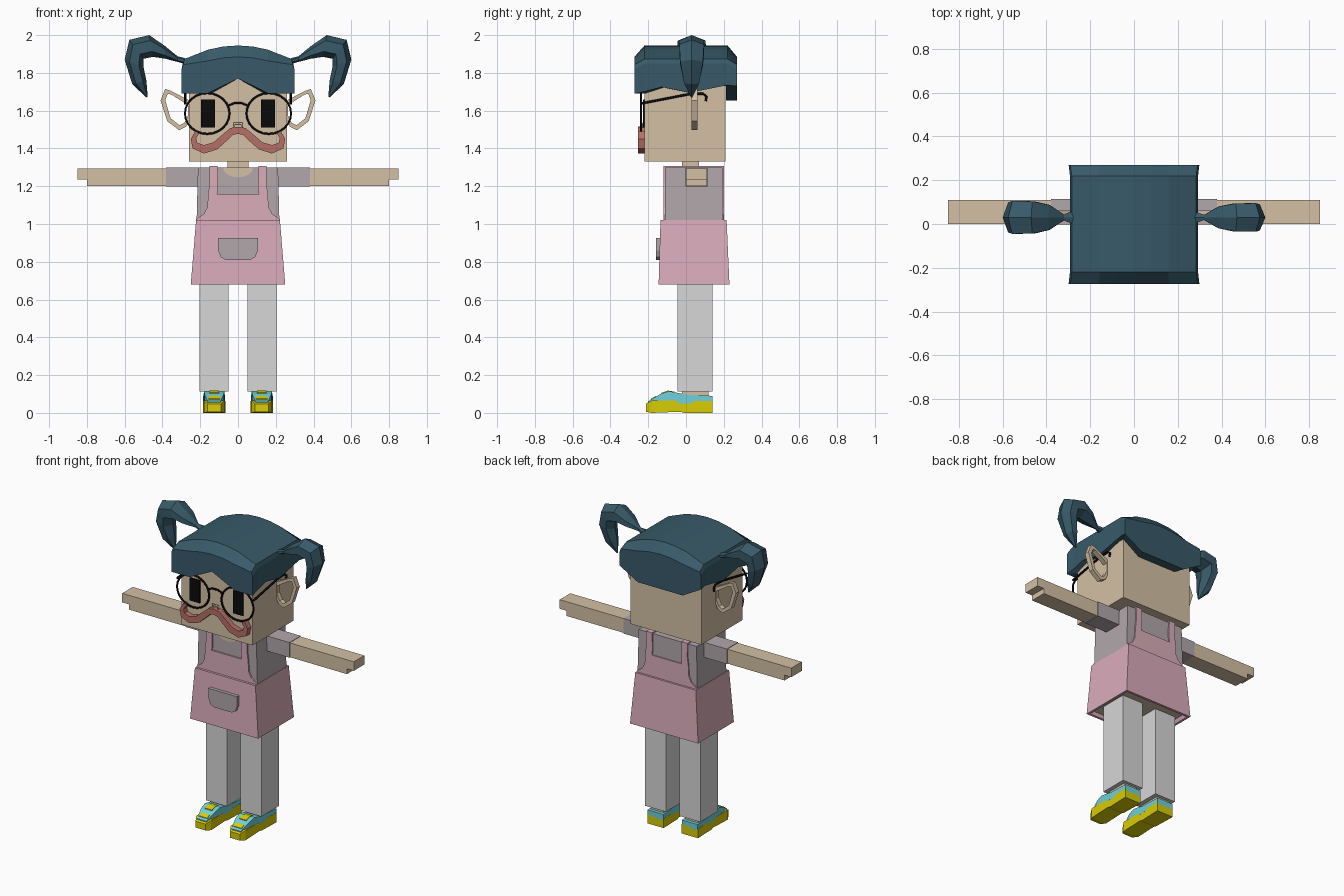
import bpy, bmesh, math
from mathutils import Vector

cube = bpy.data.objects.get("Cube")
if cube:
    bpy.data.objects.remove(cube, do_unlink=True)


def material(name, r, g, b):
    m = bpy.data.materials.new(name)
    m.use_nodes = True
    col = [(c / 255 / 12.92 if c < 11 else ((c / 255 + 0.055) / 1.055) ** 2.4) for c in (r, g, b)] + [1]
    m.diffuse_color = col
    m.node_tree.nodes["Principled BSDF"].inputs["Base Color"].default_value = col
    return m


SKIN = material("skin", 212, 192, 165)
HAIR = material("dark teal hair", 56, 90, 105)
PINK = material("apron pink", 218, 173, 187)
SHIRT = material("shirt mauve grey", 178, 167, 171)
PANTS = material("trouser grey", 215, 215, 215)
YELLOW = material("shoe yellow", 216, 204, 5)
TEAL = material("shoe teal", 112, 208, 218)
RED = material("moustache red brown", 182, 112, 103)
BLACK = material("black", 10, 10, 10)


def finish(name, bm, mat):
    bmesh.ops.recalc_face_normals(bm, faces=bm.faces)
    me = bpy.data.meshes.new(name)
    bm.to_mesh(me)
    bm.free()
    me.materials.append(mat)
    ob = bpy.data.objects.new(name, me)
    bpy.context.collection.objects.link(ob)
    return ob


def loft(name, rings, mat, close=False):
    """Skin equal-length rings of points; cap the ends, or join them when close."""
    bm = bmesh.new()
    vs = [[bm.verts.new(p) for p in ring] for ring in rings]
    n = len(vs[0])
    pairs = list(zip(vs, vs[1:])) + ([(vs[-1], vs[0])] if close else [])
    for a, b in pairs:
        for i in range(n):
            bm.faces.new((a[i], a[(i + 1) % n], b[(i + 1) % n], b[i]))
    if not close:
        bm.faces.new(vs[0])
        bm.faces.new(vs[-1])
    return finish(name, bm, mat)


def prism(name, pts, y0, y1, mat):
    """Outline in x, z extruded along y."""
    return loft(name, [[(x, y, z) for x, z in pts] for y in (y0, y1)], mat)


def rect(x0, x1, y0, y1, z):
    return [(x0, y0, z), (x1, y0, z), (x1, y1, z), (x0, y1, z)]


def box(name, x0, x1, y0, y1, z0, z1, mat):
    return loft(name, [rect(x0, x1, y0, y1, z0), rect(x0, x1, y0, y1, z1)], mat)


def tube(name, pts, r, mat, cyclic=False):
    cu = bpy.data.curves.new(name, "CURVE")
    cu.dimensions = "3D"
    cu.bevel_depth, cu.bevel_resolution, cu.use_fill_caps = r, 1, True
    sp = cu.splines.new("POLY")
    sp.points.add(len(pts) - 1)
    for p, co in zip(sp.points, pts):
        p.co = (*co, 1)
    sp.use_cyclic_u = cyclic
    cu.materials.append(mat)
    bpy.context.collection.objects.link(bpy.data.objects.new(name, cu))


def mirrored(half):
    """Complete a half outline that runs at x >= 0."""
    return half + [(-x, z) for x, z in reversed(half) if x > 0]


def flip(s, pts):
    return [(s * x, z) for x, z in pts]


# Head, neck and torso
box("head", -0.26, 0.26, -0.22, 0.21, 1.33, 1.83, SKIN)
box("neck", -0.055, 0.055, -0.02, 0.07, 1.25, 1.34, SKIN)
loft("shirt", [rect(-0.22, 0.22, -0.11, 0.195, 0.98), rect(-0.212, 0.212, -0.11, 0.193, 1.3)], SHIRT)
neckline = [(0.08 * math.cos(a), 1.299 - 0.052 * math.sin(a)) for a in [math.pi * i / 8 for i in range(9)]]
prism("neckline", neckline, -0.113, -0.1, SKIN)

# Apron: flared hollow skirt, bibs with straps, pocket
loft("skirt", [rect(-0.22, 0.22, -0.12, 0.205, 0.71), rect(-0.235, 0.235, -0.13, 0.215, 0.68),
               rect(-0.25, 0.25, -0.145, 0.23, 0.68), rect(-0.222, 0.222, -0.135, 0.215, 1.02)], PINK)
box("hips", -0.225, 0.225, -0.122, 0.207, 0.702, 0.74, SKIN)
bib = mirrored([(0.11, 1.16), (0.105, 1.2), (0.108, 1.308), (0.152, 1.308), (0.15, 1.22), (0.158, 1.16),
                (0.162, 1.09), (0.18, 1.055), (0.222, 1.025), (0.222, 1.01)])
prism("front_bib", bib, -0.12, -0.109, PINK)
prism("back_bib", bib, 0.19, 0.202, PINK)
pocket = mirrored([(0.105, 0.925), (0.105, 0.86), (0.092, 0.825), (0.065, 0.81)])
prism("pocket", pocket, -0.16, -0.13, SHIRT)

# Hair cap: arched top, wall with a varying hem, underside lip
XS = (-0.29, -0.16, -0.08, 0, 0.08, 0.16, 0.29)
YS = (-0.273, -0.22, -0.13, 0.02, 0.22, 0.27)
SIDE_HEM = (1.69, 1.702, 1.725, 1.695, 1.735, 1.73)


def hem(x, y):
    ax = abs(x)
    if y < -0.25:
        return 1.69 + 0.08 * max(0, 1 - ax / 0.16)
    if y > 0.25:
        return 1.73 if ax > 0.2 else 1.655
    return SIDE_HEM[min(range(6), key=lambda i: abs(YS[i] - y))]


bm = bmesh.new()
grid = [[bm.verts.new((x * (1 if abs(y) > 0.25 else 0.98), y,
                       1.945 - 0.85 * x * x - (0.06 if abs(y) > 0.25 else 0)
                       + (0.03 if abs(y) > 0.25 and abs(x) > 0.2 else 0))) for x in XS] for y in YS]
for r0, r1 in zip(grid, grid[1:]):
    for i in range(len(XS) - 1):
        bm.faces.new((r0[i], r0[i + 1], r1[i + 1], r1[i]))
edge = (grid[0] + [r[-1] for r in grid[1:-1]] + grid[-1][::-1] + [r[0] for r in grid[-2:0:-1]])
levels = [edge]
for k, (fx, fy) in enumerate(((1.03, 1), (1.03, 1), (0.88, 0.78))):
    ring = []
    for v in edge:
        x, y, z = v.co
        ring.append(bm.verts.new((x * fx, y * fy, z - 0.025 if k == 0 else hem(x, y))))
    levels.append(ring)
for a, b in zip(levels, levels[1:]):
    for i in range(len(edge)):
        j = (i + 1) % len(edge)
        bm.faces.new((a[i], a[j], b[j], b[i]))
finish("hair_cap", bm, HAIR)

# Pigtails: outer x, z, inner x, z and half depth of each ring
TAIL = [(0.27, 1.875, 0.27, 1.845, 0.03), (0.32, 1.888, 0.32, 1.858, 0.012),
        (0.39, 1.945, 0.385, 1.875, 0.05), (0.47, 2.0, 0.45, 1.885, 0.064),
        (0.575, 1.975, 0.5, 1.875, 0.065), (0.6, 1.87, 0.5, 1.83, 0.06),
        (0.56, 1.74, 0.485, 1.76, 0.04), (0.485, 1.67, 0.478, 1.675, 0.004)]
for s, side, deep in ((1, "left", 1), (-1, "right", 1.15)):
    rings = []
    for ox, oz, ix, iz, h in TAIL:
        c, d = Vector((ox + ix, 0.06, oz + iz)) / 2, Vector((ox - ix, 0, oz - iz)) / 2
        ring = []
        for k in range(6):
            a = math.tau * k / 6
            p = c + d * math.cos(a) + Vector((0, h * deep * math.sin(a) / 0.866, 0))
            ring.append((s * p.x, p.y, p.z))
        rings.append(ring)
    loft(side + "_pigtail", rings, HAIR)

# Paired parts
EAR_OUT = [(0.25, 1.57), (0.275, 1.515), (0.312, 1.497), (0.375, 1.545), (0.41, 1.655), (0.385, 1.715),
           (0.355, 1.705), (0.25, 1.65)]
EAR_IN = [(0.265, 1.575), (0.285, 1.535), (0.31, 1.523), (0.357, 1.56), (0.385, 1.655), (0.372, 1.69),
          (0.352, 1.685), (0.265, 1.63)]
ARM = [(0.38, 1.2), (0.8, 1.2), (0.8, 1.235), (0.85, 1.235), (0.85, 1.295), (0.38, 1.295)]
for s, side in ((1, "left"), (-1, "right")):
    # Ear loop
    loops = [[(x, y, z) for x, z in flip(s, o)] for o, y in
             ((EAR_OUT, 0.03), (EAR_OUT, 0.062), (EAR_IN, 0.062), (EAR_IN, 0.03))]
    loft(side + "_ear", loops, SKIN, close=True)
    # Eye, lens rim and temple arm
    box(side + "_eye", s * 0.122, s * 0.195, -0.228, -0.219, 1.51, 1.66, BLACK)
    rim = [(s * 0.163 + 0.118 * math.cos(a), -0.238, 1.585 + 0.108 * math.sin(a))
           for a in [math.tau * i / 24 for i in range(24)]]
    tube(side + "_glasses_rim", rim, 0.006, BLACK, True)
    tube(side + "_temple", [(s * 0.28, y, z) for y, z in
         ((-0.238, 1.638), (0.02, 1.688), (0.09, 1.69), (0.108, 1.675), (0.105, 1.65))], 0.007, BLACK)
    # Sleeve, arm with hand, strap over the shoulder
    box(side + "_sleeve", s * 0.2, s * 0.38, -0.003, 0.115, 1.198, 1.298, SHIRT)
    prism(side + "_arm", flip(s, ARM), 0, 0.11, SKIN)
    box(side + "_strap", s * 0.108, s * 0.152, -0.12, 0.202, 1.295, 1.308, PINK)
    # Leg, ankle and shoe
    box(side + "_leg", s * 0.05, s * 0.203, -0.045, 0.14, 0.112, 0.72, PANTS)
    box(side + "_ankle", s * 0.08, s * 0.175, -0.02, 0.12, 0.08, 0.13, SKIN)

    def shoe(part, sections, mat):
        cx = s * 0.126
        loft(side + part, [[(cx - w, y, a), (cx + w, y, a), (cx + w, y, b), (cx - w, y, b)]
                           for y, w, a, b in sections], mat)

    shoe("_shoe_sole", [(-0.213, 0.036, 0.006, 0.048), (-0.18, 0.055, 0, 0.066), (-0.03, 0.055, 0.006, 0.064),
                        (-0.01, 0.055, 0, 0.062), (0.14, 0.06, 0, 0.062)], YELLOW)
    shoe("_shoe_upper", [(-0.2, 0.034, 0.04, 0.062), (-0.135, 0.051, 0.05, 0.1), (-0.09, 0.054, 0.05, 0.115),
                         (0, 0.056, 0.05, 0.097), (0.14, 0.058, 0.05, 0.09)], TEAL)
    shoe("_shoe_toe_strap", [(-0.185, 0.03, 0.05, 0.075), (-0.16, 0.03, 0.06, 0.09)], YELLOW)
    shoe("_shoe_tongue", [(-0.13, 0.025, 0.08, 0.107), (-0.095, 0.025, 0.09, 0.118),
                          (-0.06, 0.025, 0.09, 0.112)], YELLOW)

# Glasses bridge, nose loop and moustache
tube("glasses_bridge", [(-0.055, -0.238, 1.625), (-0.02, -0.238, 1.64), (0.02, -0.238, 1.64),
                        (0.055, -0.238, 1.625)], 0.006, BLACK)
tube("nose", [(-0.02, -0.235, 1.505), (0.02, -0.235, 1.505), (0.02, -0.235, 1.532),
              (-0.02, -0.235, 1.532)], 0.007, SKIN, True)
UPPER = [(0, 1.515), (0.04, 1.508), (0.08, 1.475), (0.13, 1.432), (0.18, 1.418), (0.215, 1.43),
         (0.222, 1.455), (0.205, 1.48)]
LOWER = [(0, 1.478), (0.03, 1.47), (0.06, 1.44), (0.11, 1.395), (0.18, 1.373), (0.24, 1.4),
         (0.25, 1.45), (0.225, 1.493)]
top = flip(-1, UPPER[:0:-1]) + UPPER
low = flip(-1, LOWER[:0:-1]) + LOWER
loft("moustache", [[(a[0], -0.255, a[1]), (b[0], -0.255, b[1]), (b[0], -0.215, b[1]), (a[0], -0.215, a[1])]
                   for a, b in zip(top, low)], RED)
